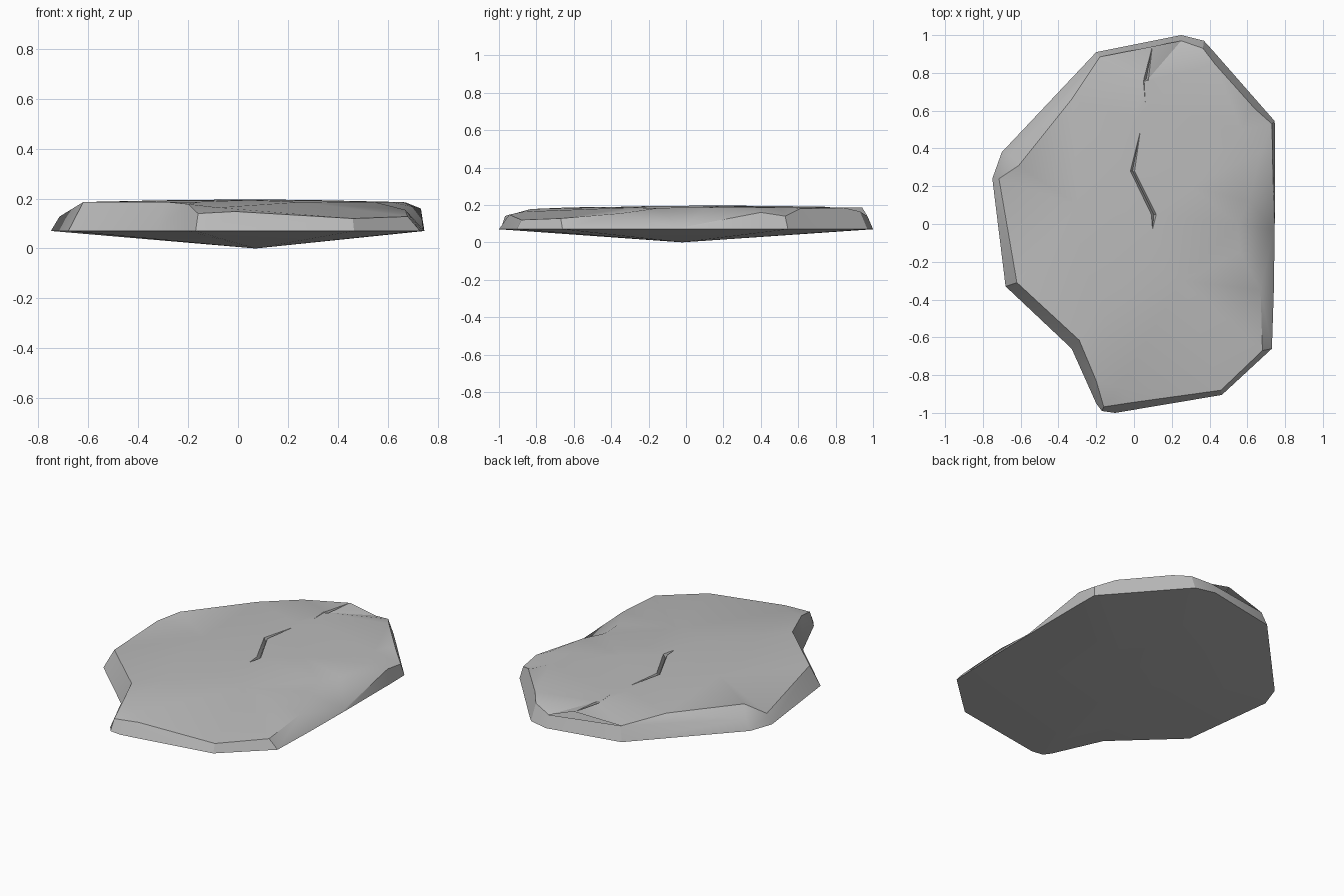
import bpy, bmesh
from mathutils import Vector
from mathutils.geometry import delaunay_2d_cdt

if "Cube" in bpy.data.objects:
    bpy.data.objects.remove(bpy.data.objects["Cube"])

# Rim: lower outline x, y and matching upper edge x, y, z (clockwise from back left)
RIM = [
    (-.20, .91, -.18, .885, .155), (.25, 1.0, .25, .97, .14), (.37, .97, .365, .93, .165),
    (.42, .915, .43, .845, .185), (.67, .63, .64, .61, .18), (.745, .545, .73, .53, .14),
    (.747, .40, .733, .40, .16), (.745, -.03, .741, -.03, .078), (.74, -.36, .67, -.35, .155),
    (.73, -.66, .68, -.67, .128), (.465, -.905, .46, -.88, .12), (-.10, -1.0, -.01, -.945, .148),
    (-.17, -.99, -.16, -.968, .14), (-.20, -.95, -.20, -.83, .178), (-.33, -.66, -.29, -.615, .187),
    (-.68, -.33, -.62, -.31, .186), (-.75, .24, -.715, .24, .128), (-.70, .38, -.665, .37, .13),
]
# Surface points of the top: plateau, sloped ends and chipped edges
TOP = [
    (-.61, .31, .185), (-.33, .66, .187), (.05, .755, .19), (0, .55, .193),
    (-.3, .1, .193), (.3, .2, .194), (-.28, -.2, .192), (.05, -.2, .194), (-.15, -.45, .187),
    (.25, -.3, .186), (-.08, -.87, .164), (.67, .38, .185), (.61, .12, .187),
    (.55, 0, .187), (.56, -.15, .183), (.60, .58, .186), (.57, .5, .187),
]
# Cracks: path x, y, half width, surface height
CRACKS = [
    [(.033, .49, 0, .194), (-.008, .28, .011, .196), (.105, .05, .013, .196), (.098, -.03, 0, .195)],
    [(.098, .945, .008, .149), (.065, .77, .012, .187), (.06, .64, 0, .192)],
]

n = len(RIM)
pts = [Vector(r[2:]) for r in RIM] + [Vector(p) for p in TOP]
edges = [(i, (i + 1) % n) for i in range(n)]
b = n + len(TOP)
edges += [(n, n + 1), (n + 1, n + 2), (n + 2, 3)]          # creases of the back slope
chip = n + 11
edges += [(6, chip), (chip, chip + 1), (chip + 1, chip + 2), (chip + 2, chip + 3), (chip + 3, 8)]

# Cracks as V grooves: two lips and a sunken middle line
for crack in CRACKS:
    rows = []
    for x, y, w, z in crack:
        base = len(pts)
        if w:
            pts += [Vector((x - w, y, z)), Vector((x, y, z - .025)), Vector((x + w, y, z))]
            rows.append((base, base + 1, base + 2))
        else:
            pts.append(Vector((x, y, z)))
            rows.append((base, base, base))
    for r0, r1 in zip(rows, rows[1:]):
        edges += list({(a, c) for a, c in zip(r0, r1)})

v2, _, tris, orig, _, _ = delaunay_2d_cdt([p.to_2d() for p in pts], edges,
                                          [list(range(n))], 1, 1e-5)

bm = bmesh.new()
top = [bm.verts.new((p.x, p.y, pts[o[0]].z if o else .187)) for p, o in zip(v2, orig)]
ring = {}
for i, o in enumerate(orig):
    for k in o:
        if k < n:
            ring[k] = top[i]
for t in tris:
    bm.faces.new([top[i] for i in t])

# Steep side and shallow pointed underside
low = [bm.verts.new((r[0], r[1], .07)) for r in RIM]
tip = bm.verts.new((.07, -.02, 0))
for i in range(n):
    j = (i + 1) % n
    bm.faces.new((ring[i], ring[j], low[j], low[i]))
    bm.faces.new((low[i], low[j], tip))
bmesh.ops.recalc_face_normals(bm, faces=bm.faces)

mesh = bpy.data.meshes.new("stone_slab")
bm.to_mesh(mesh)
bm.free()
slab = bpy.data.objects.new("stone_slab", mesh)
bpy.context.collection.objects.link(slab)

# Single grey stone colour
stone = bpy.data.materials.new("grey stone")
stone.diffuse_color = (.5, .5, .5, 1)
stone.use_nodes = True
stone.node_tree.nodes["Principled BSDF"].inputs["Base Color"].default_value = stone.diffuse_color
mesh.materials.append(stone)

bpy.context.view_layer.objects.active = slab
slab.select_set(True)
bpy.ops.object.shade_smooth_by_angle(angle=.5)
